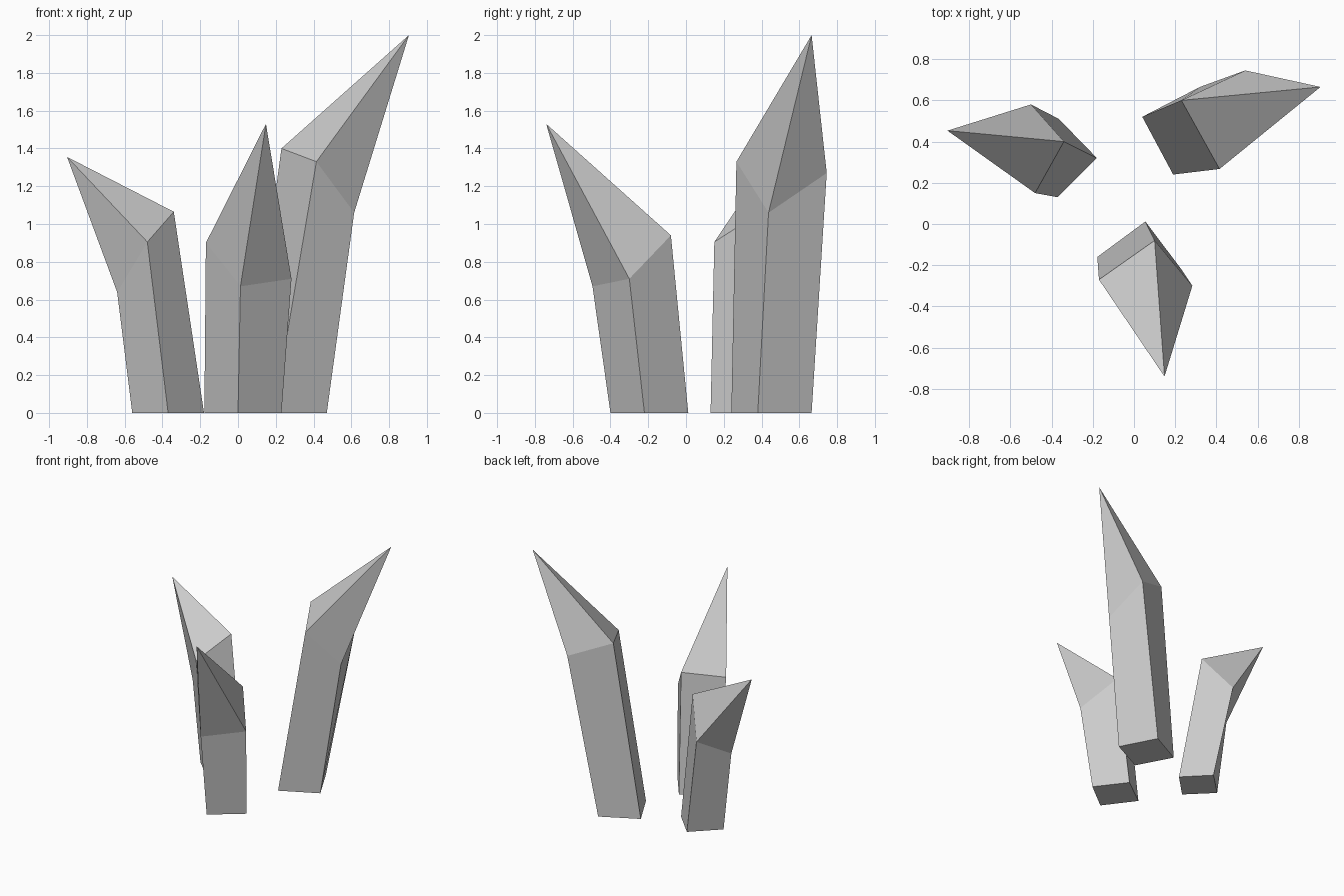
import bpy, bmesh

if "Cube" in bpy.data.objects:
    bpy.data.objects.remove(bpy.data.objects["Cube"])


def crystal(name, base, shoulder, tip):
    """Four-sided leaning shaft with a slanted shoulder ring and a pointed tip."""
    bm = bmesh.new()
    low = [bm.verts.new((x, y, 0)) for x, y in base]
    high = [bm.verts.new(p) for p in shoulder]
    apex = bm.verts.new(tip)
    bm.faces.new(low[::-1])
    for i in range(4):
        j = (i + 1) % 4
        bm.faces.new((low[i], low[j], high[j], high[i]))
        bm.faces.new((high[i], high[j], apex))
    bmesh.ops.recalc_face_normals(bm, faces=bm.faces)
    mesh = bpy.data.meshes.new(name)
    bm.to_mesh(mesh)
    bm.free()
    obj = bpy.data.objects.new(name, mesh)
    bpy.context.collection.objects.link(obj)
    return obj


# Tall crystal at the back right
crystal("tall_crystal",
        [(0.19, 0.24), (0.47, 0.38), (0.32, 0.665), (0.04, 0.52)],
        [(0.415, 0.267, 1.33), (0.615, 0.437, 1.06),
         (0.54, 0.745, 1.27), (0.23, 0.60, 1.40)],
        (0.905, 0.665, 2.0))

# Short crystal at the back left
crystal("left_crystal",
        [(-0.37, 0.13), (-0.18, 0.32), (-0.365, 0.51), (-0.56, 0.32)],
        [(-0.48, 0.15, 0.905), (-0.34, 0.40, 1.065),
         (-0.50, 0.58, 0.79), (-0.64, 0.335, 0.64)],
        (-0.905, 0.453, 1.355))

# Medium crystal at the front
crystal("front_crystal",
        [(0.0, -0.40), (0.23, -0.22), (0.055, 0.012), (-0.178, -0.16)],
        [(0.013, -0.495, 0.67), (0.283, -0.30, 0.71),
         (0.10, -0.08, 0.94), (-0.17, -0.27, 0.90)],
        (0.148, -0.74, 1.53))
